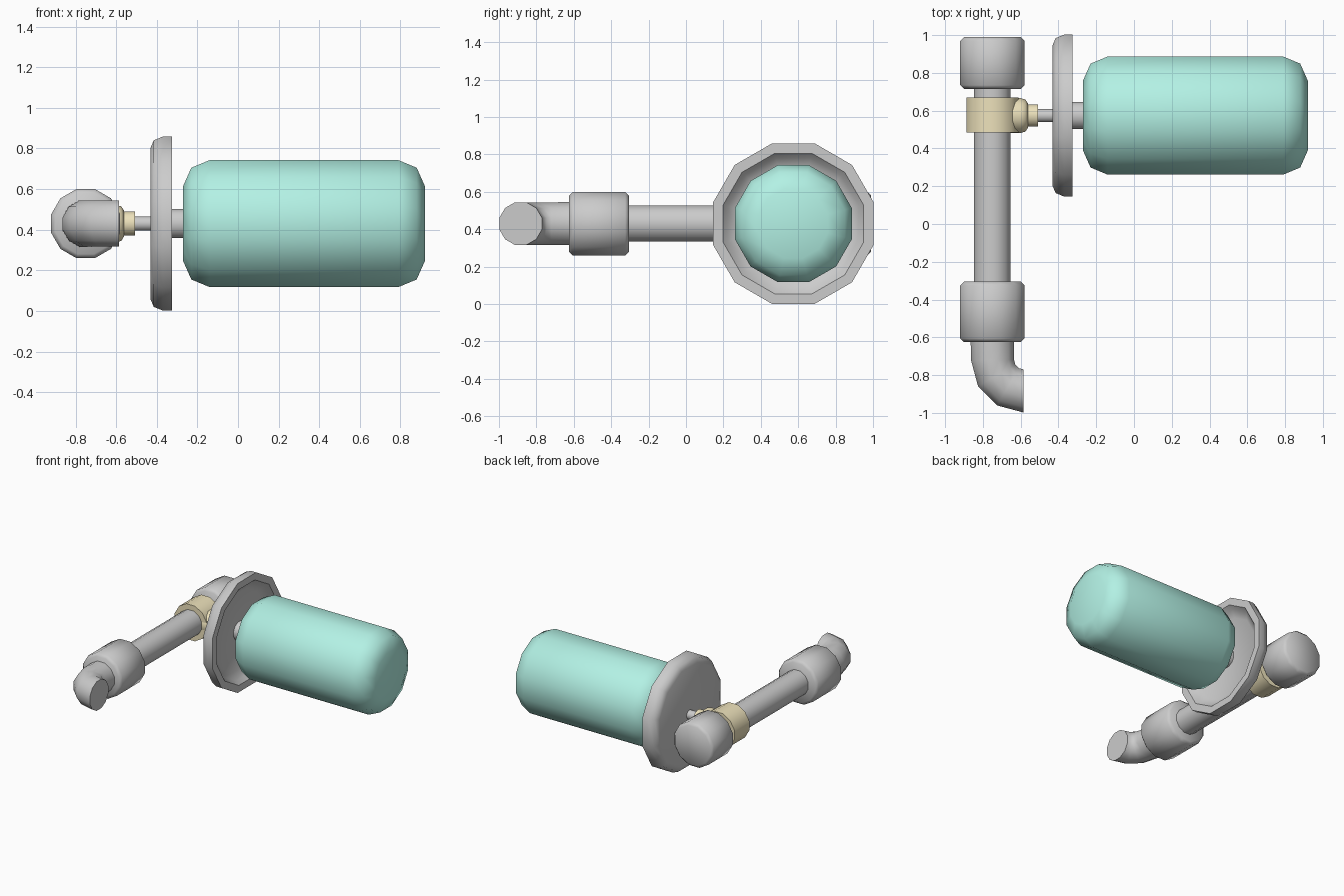
import bpy, bmesh, math
from mathutils import Vector

if "Cube" in bpy.data.objects:
    bpy.data.objects.remove(bpy.data.objects["Cube"])

SIDES = 12
Z = 0.43        # height of every axis
PIPE_X = -0.75  # supply pipe runs along y
BODY_Y = 0.574  # tank runs along x


def material(name, rgb):
    m = bpy.data.materials.new(name)
    m.diffuse_color = (*rgb, 1)
    m.use_nodes = True
    m.node_tree.nodes["Principled BSDF"].inputs["Base Color"].default_value = m.diffuse_color
    return m


teal = material("teal", (0.45, 0.88, 0.78))
brass = material("brass", (0.85, 0.76, 0.50))


def skin(name, rings, mat=None, angle=50):
    """Each ring is (centre, sideways direction, flat-to-centre radius)."""
    bm = bmesh.new()
    loops = []
    for c, side, r in rings:
        r /= math.cos(math.pi / SIDES)
        loop = []
        for i in range(SIDES):
            a = 2 * math.pi * (i + 0.5) / SIDES
            p = Vector(c) + Vector(side) * r * math.cos(a) + Vector((0, 0, r * math.sin(a)))
            loop.append(bm.verts.new(p))
        loops.append(loop)
    for a, b in zip(loops, loops[1:]):
        for i in range(SIDES):
            j = (i + 1) % SIDES
            bm.faces.new((a[i], a[j], b[j], b[i]))
    bm.faces.new(loops[0][::-1])
    bm.faces.new(loops[-1])
    bmesh.ops.recalc_face_normals(bm, faces=bm.faces)
    mesh = bpy.data.meshes.new(name)
    bm.to_mesh(mesh)
    bm.free()
    ob = bpy.data.objects.new(name, mesh)
    bpy.context.collection.objects.link(ob)
    if mat:
        mesh.materials.append(mat)
    bpy.ops.object.select_all(action='DESELECT')
    ob.select_set(True)
    bpy.context.view_layer.objects.active = ob
    bpy.ops.object.shade_smooth_by_angle(angle=math.radians(angle))
    return ob


def lathe_x(name, profile, mat=None, angle=50):
    return skin(name, [((x, BODY_Y, Z), (0, 1, 0), r) for x, r in profile], mat, angle)


def lathe_y(name, profile, mat=None, angle=50):
    return skin(name, [((PIPE_X, y, Z), (1, 0, 0), r) for y, r in profile], mat, angle)


# Tank with rounded shoulders
lathe_x("tank", [(-0.27, 0.185), (-0.23, 0.275), (-0.14, 0.3125),
                 (0.79, 0.3125), (0.88, 0.275), (0.92, 0.185)], teal, 75)

# Dished flange, open towards the tank
lathe_x("flange", [(-0.432, 0.37), (-0.415, 0.41), (-0.37, 0.4285), (-0.325, 0.4285),
                   (-0.325, 0.375), (-0.355, 0.35), (-0.39, 0.30)])

# Neck and stem joining tank, flange and fitting
lathe_x("neck", [(-0.40, 0.072), (-0.25, 0.072)])
lathe_x("stem", [(-0.55, 0.035), (-0.42, 0.035)])

# Brass tee fitting
lathe_y("tee_collar", [(0.485, 0.138), (0.67, 0.138)], brass)
lathe_x("tee_branch", [(-0.75, 0.092), (-0.60, 0.092), (-0.575, 0.085), (-0.562, 0.065)], brass)
lathe_x("tee_nut", [(-0.60, 0.059), (-0.508, 0.059)], brass)

# Supply pipe with a coupling near each end
lathe_y("pipe", [(-0.40, 0.096), (0.80, 0.096)])
for name, y0, y1 in (("end_cap", 0.715, 0.99), ("elbow_coupling", -0.625, -0.305)):
    lathe_y(name, [(y0, 0.15), (y0 + 0.02, 0.17), (y1 - 0.02, 0.17), (y1, 0.15)], None, 75)

# Elbow: straight run, then a quarter bend towards +x
bend = Vector((-0.585, -0.72, Z))
rings = [((PIPE_X, -0.60, Z), (1, 0, 0), 0.115)]
for k in range(4):
    a = math.radians(30 * k)
    out = Vector((-math.cos(a), -math.sin(a), 0))
    rings.append((bend + out * 0.164, -out, 0.114))
skin("elbow", rings)
